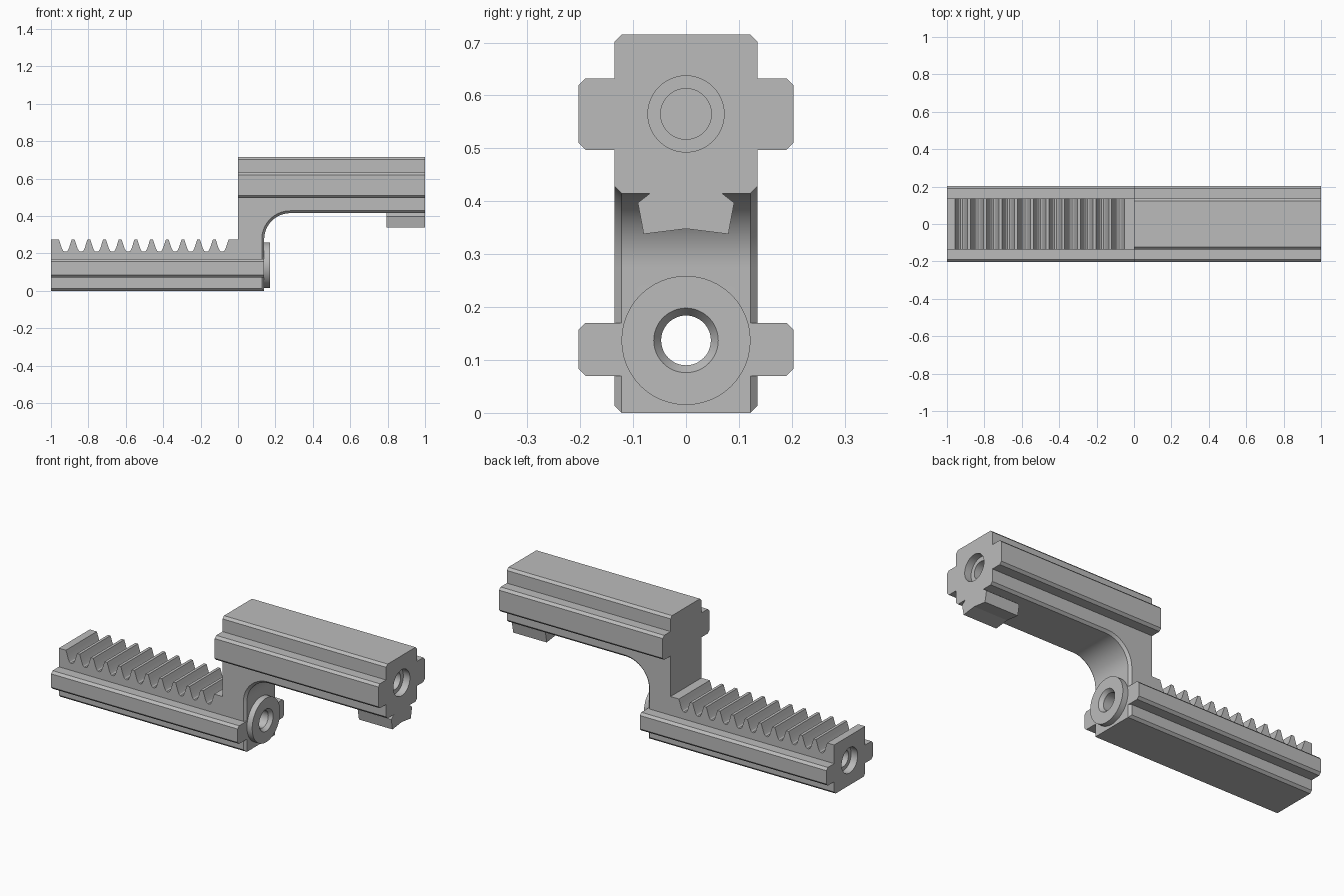
import bpy, bmesh, math

if "Cube" in bpy.data.objects:
    bpy.data.objects.remove(bpy.data.objects["Cube"], do_unlink=True)

grey = bpy.data.materials.new("plain grey")
grey.use_nodes = True
COLOUR = (0.5, 0.5, 0.5, 1)
grey.diffuse_color = COLOUR
grey.node_tree.nodes["Principled BSDF"].inputs["Base Color"].default_value = COLOUR

HALF = 0.135      # half width of the body
CH = 0.013        # chamfer size
STEP = 0.14       # right end of the lower bar
UNDER = 0.415     # underside of the upper bar
TOP = 0.715
TOOTH_TOP = 0.273
LOW_AXIS, HIGH_AXIS = 0.137, 0.565


def finish(name, bm):
    bmesh.ops.recalc_face_normals(bm, faces=bm.faces)
    mesh = bpy.data.meshes.new(name)
    bm.to_mesh(mesh)
    bm.free()
    obj = bpy.data.objects.new(name, mesh)
    bpy.context.collection.objects.link(obj)
    mesh.materials.append(grey)
    return obj


def loft(name, rings, closed=False):
    """Join equal rings of points; cap both ends unless closed."""
    bm = bmesh.new()
    loops = [[bm.verts.new(p) for p in ring] for ring in rings]
    n = len(loops[0])
    pairs = list(zip(loops, loops[1:]))
    if closed:
        pairs.append((loops[-1], loops[0]))
    else:
        bm.faces.new(loops[0])
        bm.faces.new(loops[-1])
    for a, b in pairs:
        for i in range(n):
            j = (i + 1) % n
            bm.faces.new((a[i], a[j], b[j], b[i]))
    return finish(name, bm)


def lathe(name, profile, axis_z, closed=False, sides=48):
    """Turn (x, radius) points about a line along x."""
    turns = [2 * math.pi * i / sides for i in range(sides)]
    return loft(name, [[(x, r * math.cos(t), axis_z + r * math.sin(t)) for t in turns]
                       for x, r in profile], closed)


def bar(name, section, x0, x1):
    """Push a (y, z) section along x."""
    return loft(name, [[(x, y, z) for y, z in section] for x in (x0, x1)])


def smooth(obj):
    bpy.ops.object.select_all(action='DESELECT')
    obj.select_set(True)
    bpy.context.view_layer.objects.active = obj
    bpy.ops.object.shade_smooth_by_angle(angle=math.radians(25))


def side_outline(c):
    """Side outline of the stepped body, drawn in by c on the chamfered edges."""
    pts = [(-1, c), (STEP - c, c)]
    radius = 0.14
    for i in range(17):
        a = math.pi - math.pi / 2 * i / 16
        pts.append((STEP + radius + (radius + c) * math.cos(a),
                    UNDER - radius + (radius + c) * math.sin(a)))
    pts += [(1, UNDER + c), (1, TOP - c), (0, TOP - c), (0, TOOTH_TOP)]
    # Rack valleys, from the step outward
    valley = [(0.034, TOOTH_TOP), (0.028, 0.255), (0.019, 0.227), (0.012, 0.214), (0.005, 0.209)]
    for i in reversed(range(11)):
        mid = -0.923 + 0.0838 * i
        pts += [(mid + dx, z) for dx, z in valley]
        pts += [(mid - dx, z) for dx, z in reversed(valley)]
    return pts + [(-1, TOOTH_TOP)]


# Stepped body with rack teeth and chamfered long edges
body = loft("stepped_rack_body", [[(x, y, z) for x, z in side_outline(c)] for y, c in
            ((-HALF, CH), (-HALF + CH, 0), (HALF - CH, 0), (HALF, CH))])

# Bores: through the lower bar, blind in the upper one
bores = [
    lathe("lower_bore_cutter", [(-1.1, 0.07), (-0.96, 0.07), (-0.96, 0.047), (0.3, 0.047)], LOW_AXIS),
    lathe("upper_bore_cutter", [(0.7, 0.048), (0.96, 0.048), (0.96, 0.072), (1.1, 0.072)], HIGH_AXIS),
]
bpy.context.view_layer.objects.active = body
for cutter in bores:
    mod = body.modifiers.new("bore", 'BOOLEAN')
    mod.operation = 'DIFFERENCE'
    mod.solver = 'EXACT'
    mod.object = cutter
    bpy.ops.object.modifier_apply(modifier=mod.name)
    bpy.data.objects.remove(cutter, do_unlink=True)
smooth(body)

# Chamfered guide rails on both sides of each bar
OUT = 0.203
for level, x0, x1, z0, z1, inner in (("lower", -1, STEP, 0.07, 0.17, HALF - CH),
                                     ("upper", 0, 1, 0.497, 0.632, HALF)):
    for side, s in (("left", 1), ("right", -1)):
        section = [(inner, z0), (OUT - CH, z0), (OUT, z0 + CH),
                   (OUT, z1 - CH), (OUT - CH, z1), (inner, z1)]
        bar(f"{level}_rail_{'back' if s > 0 else 'front'}", [(s * y, z) for y, z in section], x0, x1)

# Round boss with a countersunk hole on the step end
smooth(lathe("end_boss", [(STEP, 0.047), (STEP, 0.122), (0.172, 0.122), (0.172, 0.061),
                          (0.152, 0.047)], LOW_AXIS, closed=True))

# Locking tab below the far end of the upper bar
half_tab = [(0.068, UNDER), (0.091, 0.397), (0.08, 0.338)]
bar("locking_tab", half_tab + [(0, 0.348)] + [(-y, z) for y, z in reversed(half_tab)], 0.795, 1)
